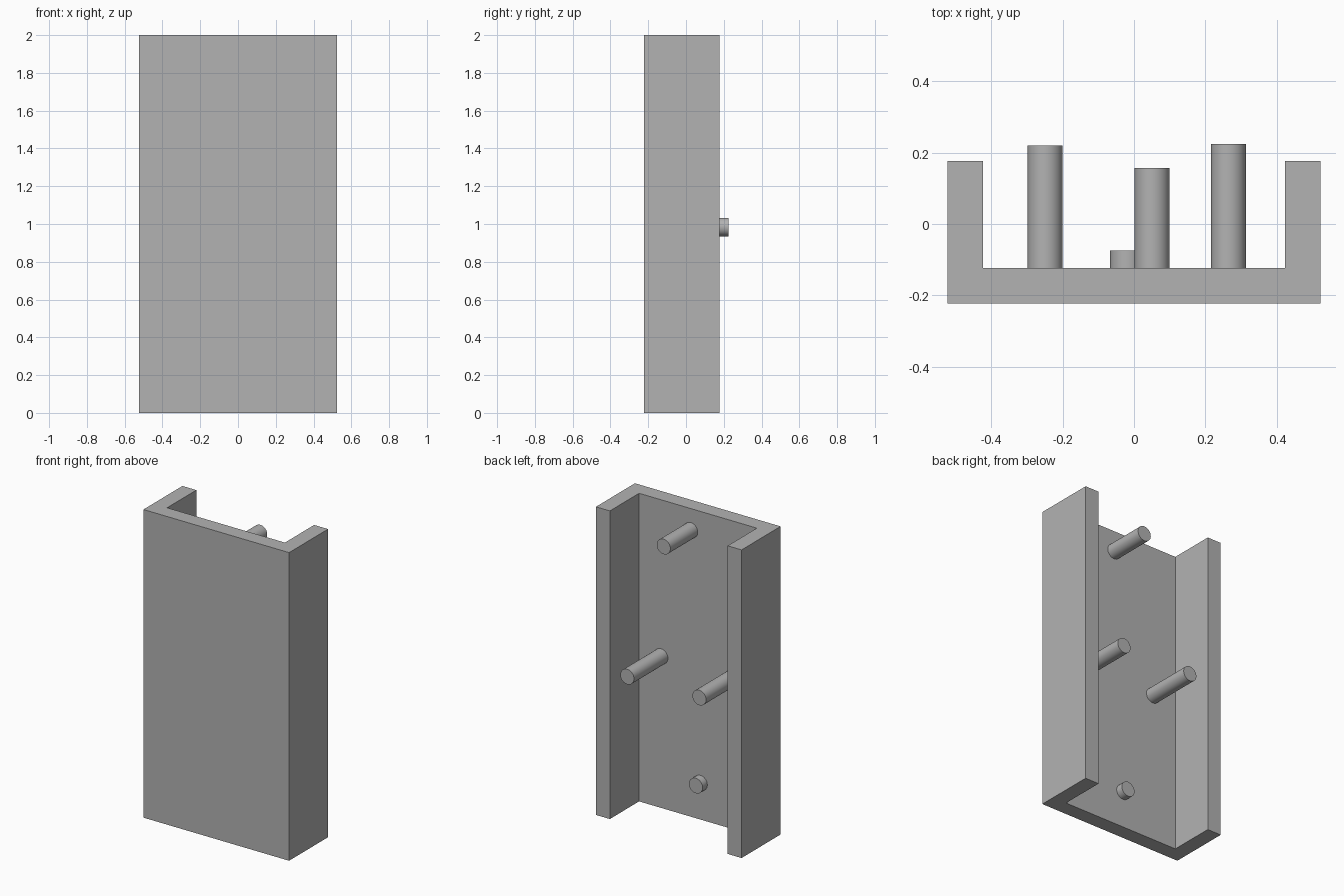
import bpy
import bmesh
import math
from mathutils import Matrix, Vector

cube = bpy.data.objects.get("Cube")
if cube:
    bpy.data.objects.remove(cube, do_unlink=True)

HALF_W, FRONT, FLOOR, RIM = 0.523, -0.223, -0.123, 0.177
WALL, HEIGHT, RADIUS = 0.1, 2.0, 0.049

grey = bpy.data.materials.new("plain_grey")
grey.use_nodes = True
colour = (0.448, 0.448, 0.448, 1)
grey.diffuse_color = colour
grey.node_tree.nodes["Principled BSDF"].inputs["Base Color"].default_value = colour


def add_object(name, bm):
    bmesh.ops.recalc_face_normals(bm, faces=bm.faces)
    mesh = bpy.data.meshes.new(name)
    bm.to_mesh(mesh)
    bm.free()
    mesh.materials.append(grey)
    obj = bpy.data.objects.new(name, mesh)
    bpy.context.collection.objects.link(obj)
    return obj


# U-shaped channel: half profile mirrored across x, then extruded upwards
half = [(HALF_W, FRONT), (HALF_W, RIM), (HALF_W - WALL, RIM), (HALF_W - WALL, FLOOR)]
profile = half + [(-x, y) for x, y in reversed(half)]
bm = bmesh.new()
base = bm.faces.new([bm.verts.new((x, y, 0)) for x, y in profile])
top = bmesh.ops.extrude_face_region(bm, geom=[base], use_keep_orig=True)["geom"]
bmesh.ops.translate(bm, vec=(0, 0, HEIGHT),
                    verts=[v for v in top if isinstance(v, bmesh.types.BMVert)])
add_object("channel_body", bm)


# Round pegs standing out from the channel floor
def add_peg(name, x, z, tip):
    root = FLOOR - 0.01
    bm = bmesh.new()
    place = Matrix.Translation(Vector((x, (root + tip) / 2, z))) @ Matrix.Rotation(math.pi / 2, 4, "X")
    bmesh.ops.create_cone(bm, cap_ends=True, segments=48, radius1=RADIUS,
                          radius2=RADIUS, depth=tip - root, matrix=place)
    peg = add_object(name, bm)
    bpy.ops.object.select_all(action="DESELECT")
    peg.select_set(True)
    bpy.context.view_layer.objects.active = peg
    bpy.ops.object.shade_smooth_by_angle(angle=math.radians(30))


add_peg("upper_peg", 0.051, 1.86, 0.157)
add_peg("right_middle_peg", -0.249, 0.984, 0.22)
add_peg("left_middle_peg", 0.265, 0.984, 0.225)
add_peg("short_lower_peg", -0.018, 0.238, -0.075)
